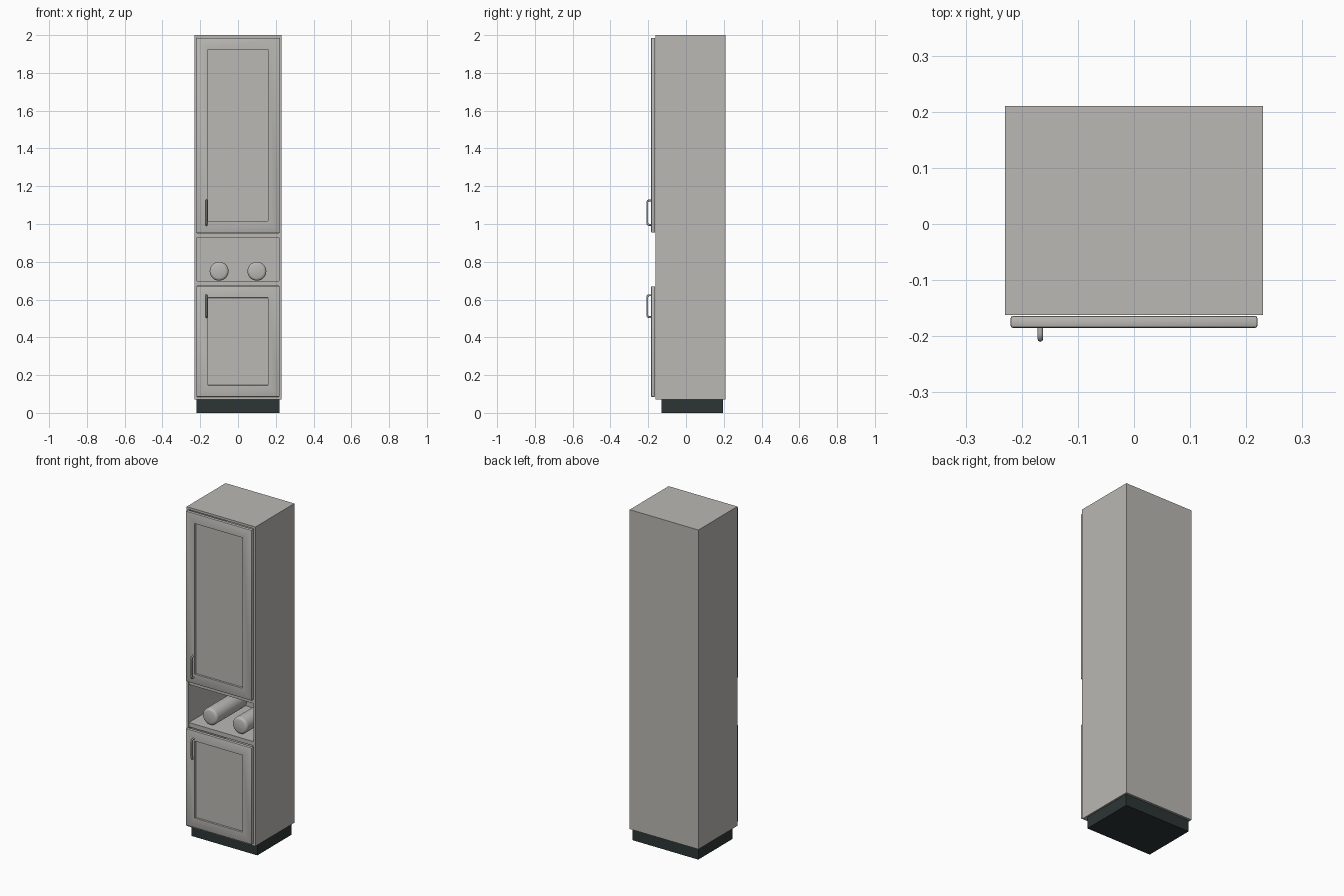
import bpy, bmesh, math
from mathutils import Vector

if "Cube" in bpy.data.objects:
    bpy.data.objects.remove(bpy.data.objects["Cube"])


def material(name, rgb):
    m = bpy.data.materials.new(name)
    m.diffuse_color = (*rgb, 1)
    m.use_nodes = True
    m.node_tree.nodes["Principled BSDF"].inputs["Base Color"].default_value = m.diffuse_color
    return m


GREY = material("warm_grey", (0.49, 0.48, 0.455))
DARK = material("dark_plinth", (0.026, 0.036, 0.035))


def finish(bm, name, mat, smooth=False):
    bmesh.ops.recalc_face_normals(bm, faces=bm.faces)
    me = bpy.data.meshes.new(name)
    bm.to_mesh(me)
    bm.free()
    me.materials.append(mat)
    ob = bpy.data.objects.new(name, me)
    bpy.context.collection.objects.link(ob)
    if smooth:
        bpy.ops.object.select_all(action='DESELECT')
        ob.select_set(True)
        bpy.context.view_layer.objects.active = ob
        bpy.ops.object.shade_smooth_by_angle(angle=math.radians(35))
    return ob


def box_bm(lo, hi):
    bm = bmesh.new()
    bmesh.ops.create_cube(bm, size=1)
    for v in bm.verts:
        v.co = Vector([(a + b) / 2 + c * (b - a) for a, b, c in zip(lo, hi, v.co)])
    return bm


def box(name, lo, hi, mat=GREY):
    return finish(box_bm(lo, hi), name, mat)


def door(name, z0, z1):
    bm = box_bm((-0.22, -0.185, z0), (0.22, -0.164, z1))
    bmesh.ops.bevel(bm, geom=list(bm.edges), offset=0.004, segments=2,
                    profile=0.5, affect='EDGES')
    # recessed centre panel inside the frame
    bm.normal_update()
    front = max((f for f in bm.faces if f.normal.y < -0.99), key=lambda f: f.calc_area())
    bmesh.ops.inset_region(bm, faces=[front], thickness=0.056, use_even_offset=True)
    bmesh.ops.inset_region(bm, faces=[front], thickness=0.002, use_even_offset=True)
    for v in front.verts:
        v.co.y += 0.008
    finish(bm, name, GREY, True)


def handle(name, zc, half):
    # rounded D-shaped pull
    cu = bpy.data.curves.new(name, 'CURVE')
    cu.dimensions = '3D'
    cu.bevel_depth = 0.005
    cu.bevel_resolution = 2
    y0, y1, r, h = -0.18, -0.205, 0.01, half - 0.005
    pts = [(y0, -h)]
    for s in (-1, 1):
        arc = [(y1 + r - r * math.sin(a), s * (h - r + r * math.cos(a)))
               for a in [i * math.pi / 8 for i in range(5)]]
        pts += arc if s < 0 else arc[::-1]
    pts.append((y0, h))
    sp = cu.splines.new('POLY')
    sp.points.add(len(pts) - 1)
    for p, (y, z) in zip(sp.points, pts):
        p.co = (-0.167, y, zc + z, 1)
    cu.materials.append(GREY)
    ob = bpy.data.objects.new(name, cu)
    bpy.context.collection.objects.link(ob)


def towel(name, x):
    # rolled towel lying front to back, with rounded ends
    prof = [(0, -0.13), (0.036, -0.13), (0.044, -0.127), (0.049, -0.121), (0.05, -0.114),
            (0.05, 0.154), (0.049, 0.161), (0.044, 0.167), (0.036, 0.17), (0, 0.17)]
    bm = bmesh.new()
    vs = [bm.verts.new((r, y, 0)) for r, y in prof]
    es = [bm.edges.new(p) for p in zip(vs, vs[1:])]
    bmesh.ops.spin(bm, geom=vs + es, cent=(0, 0, 0), axis=(0, 1, 0),
                   angle=2 * math.pi, steps=32, use_duplicate=False)
    bmesh.ops.remove_doubles(bm, verts=bm.verts, dist=1e-5)
    bmesh.ops.translate(bm, verts=bm.verts, vec=(x, 0, 0.75))
    finish(bm, name, GREY, True)


# plinth
box("plinth", (-0.22, -0.13, 0), (0.22, 0.197, 0.07), DARK)

# carcass panels
F, B = -0.162, 0.21
for side, s in (("left", -1), ("right", 1)):
    xs = sorted((s * 0.23, s * 0.216))
    box(side + "_side", (xs[0], F, 0.07), (xs[1], B, 2))
box("back_panel", (-0.216, 0.196, 0.07), (0.216, B, 2))
box("top_panel", (-0.216, F, 1.986), (0.216, B, 2))
box("bottom_panel", (-0.216, F, 0.07), (0.216, B, 0.084))

# shelves of the open niche
box("niche_floor", (-0.216, F + 0.002, 0.672), (0.216, 0.196, 0.698))
box("niche_ceiling", (-0.216, F + 0.002, 0.928), (0.216, 0.196, 0.953))

door("upper_door", 0.955, 1.985)
door("lower_door", 0.085, 0.67)
handle("upper_handle", 1.06, 0.07)
handle("lower_handle", 0.565, 0.063)
towel("left_towel_roll", -0.1)
towel("right_towel_roll", 0.1)
